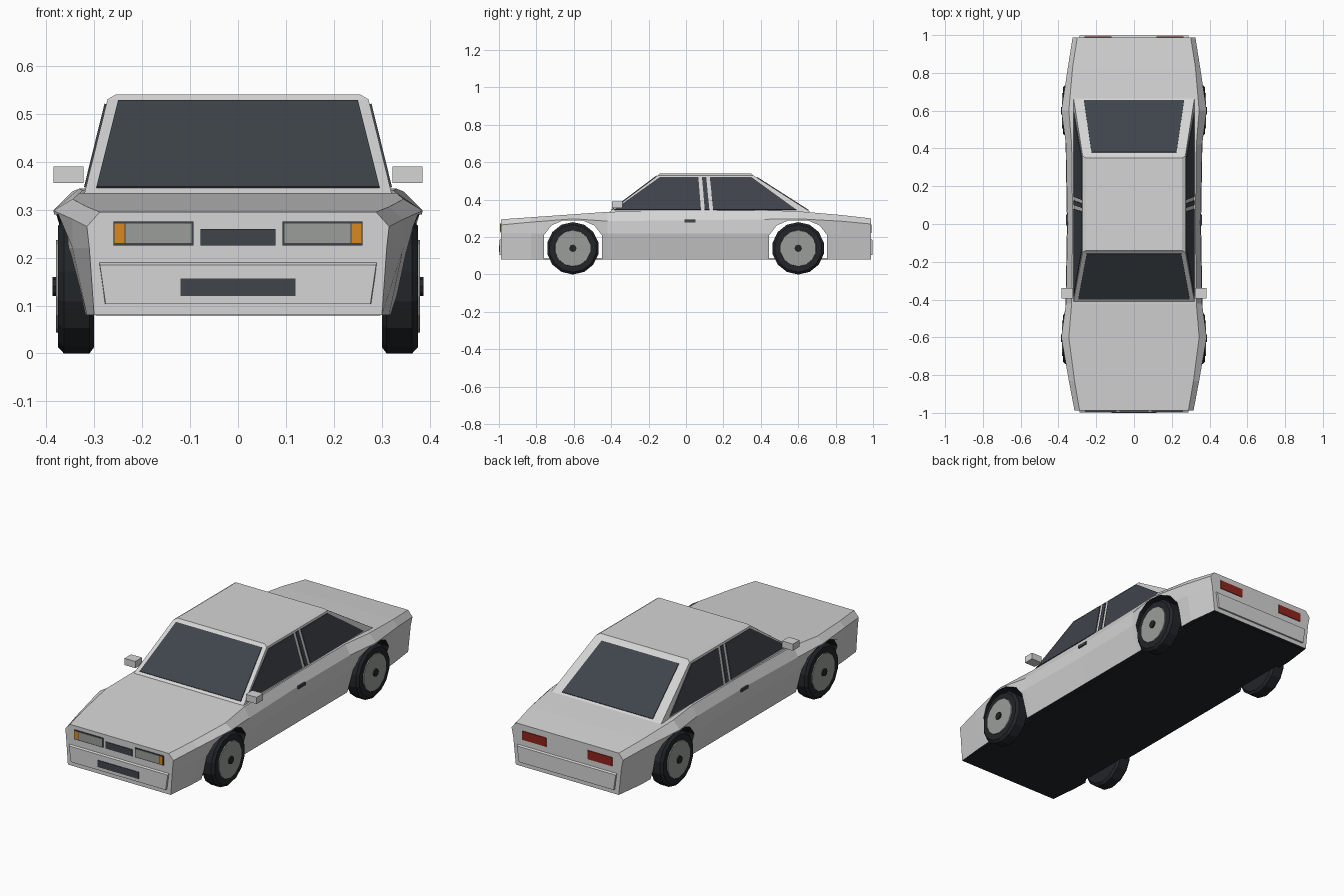
import bpy, bmesh, math
from mathutils import Vector

cube = bpy.data.objects.get("Cube")
if cube:
    bpy.data.objects.remove(cube, do_unlink=True)


def material(name, r, g, b):
    m = bpy.data.materials.new(name)
    m.use_nodes = True
    m.diffuse_color = (r, g, b, 1)
    m.node_tree.nodes["Principled BSDF"].inputs["Base Color"].default_value = (r, g, b, 1)
    return m


PAINT = material("light grey paint", 0.66, 0.66, 0.66)
GLASS = material("dark glass", 0.05, 0.058, 0.07)
BLACK = material("black rubber", 0.016, 0.019, 0.022)
LAMP = material("grey metal", 0.32, 0.34, 0.32)
ORANGE = material("orange lens", 0.68, 0.25, 0.015)
RED = material("red lens", 0.28, 0.018, 0.012)


def finish(bm, name, *mats):
    bmesh.ops.recalc_face_normals(bm, faces=bm.faces)
    mesh = bpy.data.meshes.new(name)
    bm.to_mesh(mesh)
    bm.free()
    for m in mats:
        mesh.materials.append(m)
    ob = bpy.data.objects.new(name, mesh)
    bpy.context.collection.objects.link(ob)
    return ob


def loft(name, rings, *mats, rule=None):
    """Skin closed rings of points and cap both ends."""
    bm = bmesh.new()
    loops = [[bm.verts.new(p) for p in ring] for ring in rings]
    n = len(loops[0])
    for a, b in zip(loops, loops[1:]):
        for i in range(n):
            j = (i + 1) % n
            bm.faces.new((a[i], a[j], b[j], b[i]))
    bm.faces.new(loops[0])
    bm.faces.new(loops[-1])
    if rule:
        for f in bm.faces:
            f.material_index = rule(f)
    return finish(bm, name, *mats)


def plate(name, pts, mat, thick=0.008):
    """Thin panel lying on a surface, half sunk into it."""
    pts = [Vector(p) for p in pts]
    n = (pts[1] - pts[0]).cross(pts[2] - pts[0]).normalized() * thick / 2
    return loft(name, [[p - n for p in pts], [p + n for p in pts]], mat)


def box(name, x, y, z, mat):
    return loft(name, [[(a, y[0], z[0]), (a, y[1], z[0]), (a, y[1], z[1]), (a, y[0], z[1])]
                       for a in x], mat)


# Body shell: y, bottom x, belt x, shoulder x, shoulder z, top x, top z
stations = [
    (-0.988, 0.30, 0.31, 0.315, 0.265, 0.288, 0.295),
    (-0.83, 0.315, 0.345, 0.345, 0.28, 0.315, 0.306),
    (-0.6, 0.325, 0.37, 0.385, 0.298, 0.345, 0.322),
    (-0.42, 0.325, 0.362, 0.36, 0.285, 0.33, 0.335),
    (0, 0.325, 0.355, 0.352, 0.29, 0.325, 0.34),
    (0.42, 0.325, 0.362, 0.36, 0.295, 0.33, 0.344),
    (0.6, 0.325, 0.37, 0.385, 0.298, 0.345, 0.338),
    (0.83, 0.32, 0.345, 0.35, 0.285, 0.325, 0.318),
    (0.988, 0.30, 0.315, 0.325, 0.27, 0.30, 0.30),
]
rings = []
for y, bx, mx, sx, sz, tx, tz in stations:
    half = [(bx, 0.08), (mx, 0.22), (sx, sz), (tx, tz)]
    rings.append([(x, y, z) for x, z in half] + [(-x, y, z) for x, z in reversed(half)])
body = loft("body", rings, PAINT, BLACK,
            rule=lambda f: int(f.calc_center_median().z < 0.09))

# Wheel arches cut through the shell
arch = [(-0.155, 0), (-0.155, 0.21), (-0.115, 0.262), (-0.05, 0.29)]
arch += [(-y, z) for y, z in reversed(arch)]
for yc in (-0.605, 0.6):
    cutter = loft("arch_cutter", [[(x, yc + y, z) for y, z in arch] for x in (-0.5, 0.5)],
                  PAINT, BLACK, rule=lambda f: 1)
    cutter.hide_render = True
    mod = body.modifiers.new("arch", "BOOLEAN")
    mod.operation = "DIFFERENCE"
    mod.solver = "EXACT"
    mod.object = cutter
    bpy.context.view_layer.objects.active = body
    bpy.ops.object.modifier_apply(modifier=mod.name)
    bpy.data.objects.remove(cutter, do_unlink=True)
box("floor", (-0.297, 0.297), (-0.97, 0.97), (0.079, 0.086), BLACK)

# Cabin
Z0, Z1 = 0.335, 0.53


def rect(x, y0, y1, z):
    return [(-x, y0, z), (x, y0, z), (x, y1, z), (-x, y1, z)]


loft("cabin", [rect(0.32, -0.41, 0.665, Z0), rect(0.272, -0.15, 0.36, Z1),
               rect(0.255, -0.14, 0.35, 0.54)], PAINT)


def front_pt(x, z):
    return (x, -0.41 + (z - Z0) / (Z1 - Z0) * 0.26, z)


def rear_pt(x, z):
    return (x, 0.665 - (z - Z0) / (Z1 - Z0) * 0.305, z)


def side_pt(s, y, z):
    return (s * (0.32 - (z - Z0) / (Z1 - Z0) * 0.048), y, z)


# Glass
plate("windshield", [front_pt(*p) for p in
      ((-0.295, 0.345), (0.295, 0.345), (0.25, 0.525), (-0.25, 0.525))], GLASS)
plate("rear_window", [rear_pt(*p) for p in
      ((-0.265, 0.342), (0.265, 0.342), (0.225, 0.518), (-0.225, 0.518))], GLASS)

for s, side in ((1, "left"), (-1, "right")):
    # Side windows with a split pillar
    panes = {
        "front_side_window": ((-0.385, 0.346), (0.08, 0.346), (0.066, 0.52), (-0.14, 0.52)),
        "pillar_strip": ((0.1, 0.346), (0.125, 0.346), (0.108, 0.52), (0.086, 0.52)),
        "rear_side_window": ((0.145, 0.346), (0.59, 0.346), (0.35, 0.52), (0.128, 0.52)),
    }
    for name, pts in panes.items():
        plate(f"{side}_{name}", [side_pt(s, *p) for p in pts], GLASS)

    # Mirror and door handle
    box(f"{side}_mirror", (s * 0.322, s * 0.385), (-0.395, -0.34), (0.355, 0.39), PAINT)
    box(f"{side}_door_handle", (s * 0.345, s * 0.36), (-0.008, 0.05), (0.279, 0.293), GLASS)

    # Lamps
    def lamp(name, x0, x1, z0, z1, y, mat):
        plate(f"{side}_{name}", [(s * x0, y, z0), (s * x1, y, z0),
                                 (s * x1, y, z1), (s * x0, y, z1)], mat)
    lamp("headlight_frame", 0.093, 0.26, 0.225, 0.275, -0.988, GLASS)
    lamp("headlight", 0.097, 0.235, 0.23, 0.271, -0.990, LAMP)
    lamp("indicator", 0.237, 0.257, 0.23, 0.271, -0.990, ORANGE)
    lamp("tail_light", 0.12, 0.262, 0.222, 0.268, 0.988, RED)

    # Wheels turned from (x, radius) profiles
    def turned(name, yc, profile, mat, n=14):
        loft(name, [[(s * x, yc + r * math.sin(k * math.tau / n),
                      0.14 - r * math.cos(k * math.tau / n)) for k in range(n)]
                    for x, r in profile], mat)
    for end, yc in (("front", -0.605), ("rear", 0.6)):
        tag = f"{side}_{end}"
        turned(f"{tag}_tyre", yc,
               [(0.30, 0.127), (0.31, 0.14), (0.363, 0.14), (0.375, 0.127)], BLACK)
        turned(f"{tag}_rim", yc, [(0.36, 0.1), (0.38, 0.096)], LAMP)
        turned(f"{tag}_hub_cap", yc, [(0.37, 0.02), (0.387, 0.02)], BLACK, 8)

# Bumpers with a sloped top
for end, d in (("front", -1), ("rear", 1)):
    loft(f"{end}_bumper", [
        [(-x, d * y, z0), (x, d * y, z0), (x + 0.012, d * y, z1), (-x - 0.012, d * y, z1 + 0)]
        for x, y, z0, z1 in ((0.28, 0.97, 0.103, 0.2), (0.276, 0.997, 0.103, 0.185))], PAINT)

# Grille and lower intake
for name, x, z0, z1, y in (("grille", 0.078, 0.225, 0.26, -0.988),
                           ("lower_intake", 0.12, 0.12, 0.156, -0.996)):
    plate(name, [(-x, y, z0), (x, y, z0), (x, y, z1), (-x, y, z1)], GLASS)
